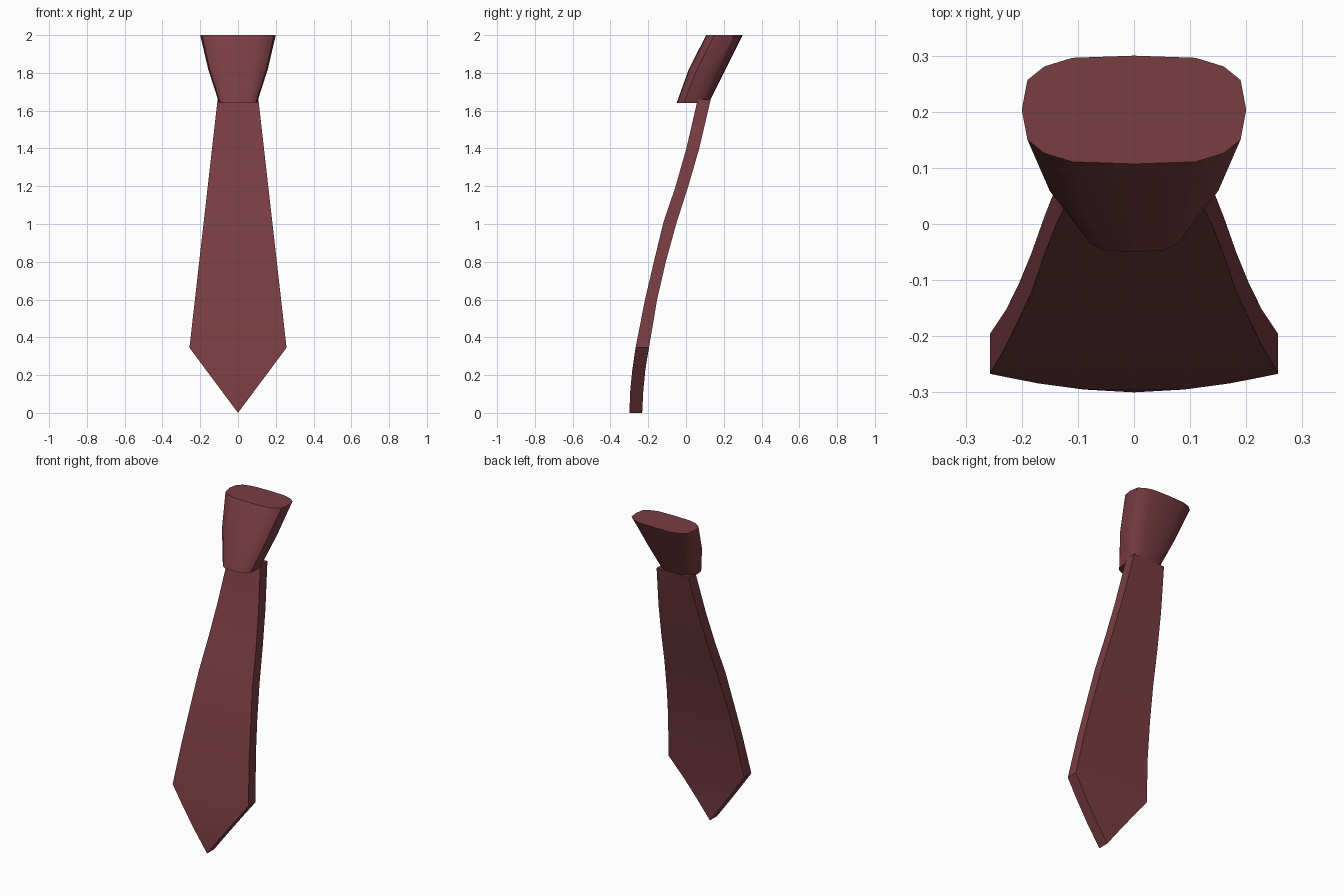
import bpy, bmesh, math

if "Cube" in bpy.data.objects:
    bpy.data.objects.remove(bpy.data.objects["Cube"])

cloth = bpy.data.materials.new("dark red cloth")
cloth.diffuse_color = (0.19, 0.047, 0.056, 1)
cloth.use_nodes = True
cloth.node_tree.nodes["Principled BSDF"].inputs["Base Color"].default_value = cloth.diffuse_color


def make_object(name, rings):
    """Skin a stack of closed rings and cap both ends."""
    bm = bmesh.new()
    loops = [[bm.verts.new(p) for p in ring] for ring in rings]
    n = len(rings[0])
    for a, b in zip(loops, loops[1:]):
        for i in range(n):
            j = (i + 1) % n
            bm.faces.new((a[i], a[j], b[j], b[i]))
    bm.faces.new(loops[0][::-1])
    bm.faces.new(loops[-1])
    bmesh.ops.remove_doubles(bm, verts=bm.verts[:], dist=0.0005)
    bmesh.ops.recalc_face_normals(bm, faces=bm.faces[:])
    mesh = bpy.data.meshes.new(name)
    bm.to_mesh(mesh)
    bm.free()
    mesh.materials.append(cloth)
    obj = bpy.data.objects.new(name, mesh)
    bpy.context.collection.objects.link(obj)
    bpy.ops.object.select_all(action='DESELECT')
    obj.select_set(True)
    bpy.context.view_layer.objects.active = obj
    bpy.ops.object.shade_smooth_by_angle(angle=math.radians(35))
    return obj


# Knot: rounded-rectangle section, widening and leaning back towards the top
quarter = [(1, 0), (0.95, 0.55), (0.8, 0.8), (0.55, 0.96)]
half = quarter + [(0, 1)] + [(-x, y) for x, y in quarter[:0:-1]]
section = half + [(-x, -y) for x, y in half]


def knot_ring(z, half_x, y_front, y_back):
    mid, half_y = (y_front + y_back) / 2, (y_back - y_front) / 2
    return [(x * half_x, mid + y * half_y, z) for x, y in section]


make_object("knot", [
    knot_ring(1.64, 0.10, -0.05, 0.12),
    knot_ring(1.82, 0.158, 0.015, 0.21),
    knot_ring(2.0, 0.20, 0.107, 0.30),
])

# Blade: flat strip following a gentle S-curve, (height, front y, back y)
profile = [
    (0.0, -0.30, -0.232), (0.12, -0.295, -0.226), (0.23, -0.284, -0.215),
    (0.345, -0.267, -0.196), (0.6, -0.217, -0.153), (0.8, -0.170, -0.107),
    (1.0, -0.122, -0.052), (1.2, -0.055, 0.012), (1.4, 0.002, 0.070),
    (1.66, 0.062, 0.131),
]


def blade_half_width(z):
    if z < 0.345:
        return 0.257 * z / 0.345
    return 0.257 - 0.149 * (z - 0.345) / 1.315


blade_rings = []
for z, front, back in profile:
    w = blade_half_width(z)
    blade_rings.append([(-w, front, z), (w, front, z), (w, back, z), (-w, back, z)])

# The first ring collapses to the pointed tip, so it needs no cap of its own
bm = bmesh.new()
loops = [[bm.verts.new(p) for p in ring] for ring in blade_rings]
for a, b in zip(loops, loops[1:]):
    for i in range(4):
        j = (i + 1) % 4
        bm.faces.new((a[i], a[j], b[j], b[i]))
bm.faces.new(loops[-1])
bmesh.ops.remove_doubles(bm, verts=bm.verts[:], dist=0.0005)
bmesh.ops.recalc_face_normals(bm, faces=bm.faces[:])
mesh = bpy.data.meshes.new("blade")
bm.to_mesh(mesh)
bm.free()
mesh.materials.append(cloth)
blade = bpy.data.objects.new("blade", mesh)
bpy.context.collection.objects.link(blade)
bpy.ops.object.select_all(action='DESELECT')
blade.select_set(True)
bpy.context.view_layer.objects.active = blade
bpy.ops.object.shade_smooth_by_angle(angle=math.radians(35))
